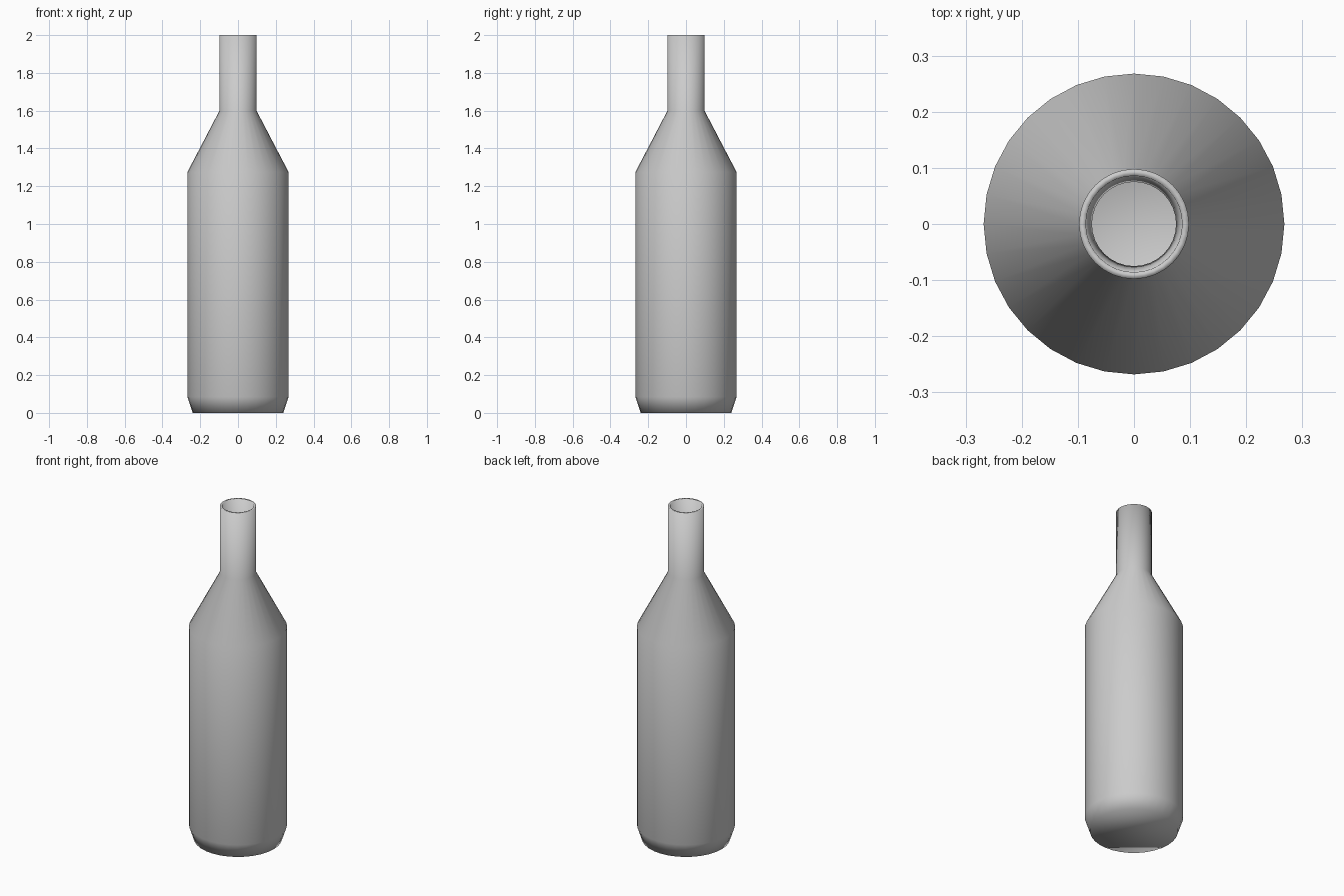
import bpy, bmesh, math

if "Cube" in bpy.data.objects:
    bpy.data.objects.remove(bpy.data.objects["Cube"])

SIDES = 32
# (radius, height): outer wall from the base up, then inner wall back down
PROFILE = [(0.24, 0.0), (0.268, 0.085), (0.268, 1.275), (0.098, 1.6), (0.098, 2.0),
           (0.086, 2.0), (0.075, 1.6), (0.252, 1.265), (0.252, 0.09), (0.226, 0.018)]


def lathe(name, profile):
    bm = bmesh.new()
    rings = []
    for r, z in profile:
        rings.append([bm.verts.new((r * math.cos(2 * math.pi * i / SIDES),
                                    r * math.sin(2 * math.pi * i / SIDES), z))
                      for i in range(SIDES)])
    for a, b in zip(rings, rings[1:]):
        for i in range(SIDES):
            j = (i + 1) % SIDES
            bm.faces.new((a[i], a[j], b[j], b[i]))
    # underside and inner floor
    bm.faces.new(list(reversed(rings[0])))
    bm.faces.new(rings[-1])
    bmesh.ops.recalc_face_normals(bm, faces=bm.faces[:])
    mesh = bpy.data.meshes.new(name)
    bm.to_mesh(mesh)
    bm.free()
    obj = bpy.data.objects.new(name, mesh)
    bpy.context.collection.objects.link(obj)
    return obj


# Hollow bottle with open neck
bottle = lathe("bottle", PROFILE)
bpy.context.view_layer.objects.active = bottle
bottle.select_set(True)
bpy.ops.object.shade_smooth()
